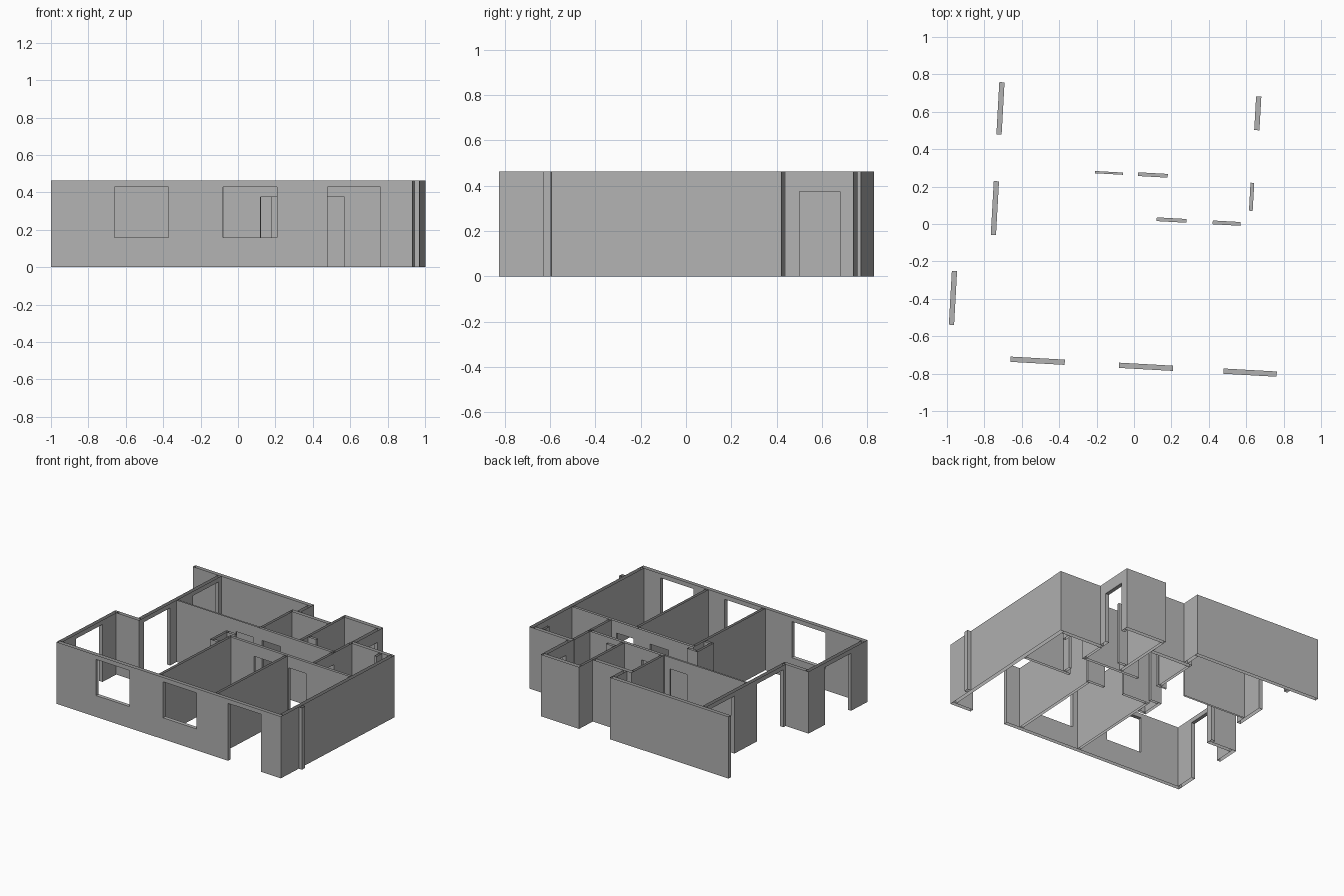
import bpy
import bmesh
import math

old = bpy.data.objects.get("Cube")
if old:
    bpy.data.objects.remove(old, do_unlink=True)

HEIGHT = 0.463      # wall height
HEAD = 0.43         # head of outer openings
INNER_HEAD = 0.375  # head of inner doors
SILL = 0.16
T = 0.028           # outer wall thickness
P = 0.02            # partition thickness

plaster = bpy.data.materials.new("wall_grey")
plaster.use_nodes = True
GREY = (0.45, 0.45, 0.45, 1)
plaster.diffuse_color = GREY
plaster.node_tree.nodes["Principled BSDF"].inputs["Base Color"].default_value = GREY


def wall(name, u0, u1, v0, v1, openings=()):
    """Hollow wall, open above and below, with lined openings (start, end, sill, head)."""
    along_u = (u1 - u0) >= (v1 - v0)
    start, end, near, far = (u0, u1, v0, v1) if along_u else (v0, v1, u0, u1)
    bm = bmesh.new()

    def quad(*pts):
        bm.faces.new([bm.verts.new((a, d, z) if along_u else (d, a, z)) for a, d, z in pts])

    def sides(a, b, lo, hi):
        for d in (near, far):
            quad((a, d, lo), (b, d, lo), (b, d, hi), (a, d, hi))

    def cross(a, lo, hi):
        quad((a, near, lo), (a, far, lo), (a, far, hi), (a, near, hi))

    def level(a, b, z):
        quad((a, near, z), (b, near, z), (b, far, z), (a, far, z))

    cursor = start
    cross(start, 0, HEIGHT)
    for a, b, lo, hi in openings:
        sides(cursor, a, 0, HEIGHT)
        sides(a, b, hi, HEIGHT)
        level(a, b, hi)
        if lo > 0:
            sides(a, b, 0, lo)
            level(a, b, lo)
        cross(a, lo, hi)
        cross(b, lo, hi)
        cursor = b
    sides(cursor, end, 0, HEIGHT)
    cross(end, 0, HEIGHT)

    bmesh.ops.remove_doubles(bm, verts=bm.verts, dist=0.0001)
    bmesh.ops.recalc_face_normals(bm, faces=bm.faces)
    mesh = bpy.data.meshes.new(name)
    bm.to_mesh(mesh)
    bm.free()
    mesh.materials.append(plaster)
    ob = bpy.data.objects.new(name, mesh)
    ob.location = (-1.0, -0.718, 0)
    ob.rotation_euler.z = math.radians(-3.2)
    bpy.context.collection.objects.link(ob)


# Outer walls, front and sides
R = 1.936
wall("front_wall", 0, R, 0, T,
     [(0.34, 0.63, SILL, HEAD), (0.92, 1.21, SILL, HEAD), (1.48, 1.765, 0, HEAD)])
wall("side_wall_right_of_model", 0, T, T, 0.647, [(0.18, 0.468, 0, HEAD)])
wall("side_step_wall", T, 0.225, 0.647 - T, 0.647)
wall("side_wall_recessed", 0.197, 0.225, 0.647, 1.522,
     [(0.672, 0.96, 0, HEAD), (1.21, 1.49, 0, HEAD)])
wall("side_wall_left_of_model", R - T, R, T, 1.25)
wall("outer_pier", R, 1.963, 0.197, 0.231)

# Outer walls, back
wall("back_wall", -0.02, 1.003, 1.55 - T, 1.55)
wall("back_recess_side", 1.003 - T, 1.003, 1.40, 1.55 - T)
wall("back_recess_wall", 0.935, 1.27, 1.40 - T, 1.40)
wall("back_room_inner_side", 1.27, 1.27 + P, 1.05, 1.55 - T)
wall("back_room_wall", 1.27, 1.60, 1.55 - T, 1.55)
wall("back_room_outer_side", 1.60 - T, 1.60, 1.25, 1.55 - T, [(1.31, 1.49, 0, INNER_HEAD)])
wall("corner_room_back", 1.60 - T, R - T, 1.25 - T, 1.25)

# Room partitions
wall("partition_a", 0.86, 0.86 + P, T, 0.80)
wall("partition_b", 1.35, 1.35 + P, T, 0.80)
wall("hall_front_wall", 0.86, R - T, 0.795, 0.795 + P,
     [(1.078, 1.237, 0, INNER_HEAD), (1.378, 1.527, 0, INNER_HEAD)])
wall("hall_back_wall_thin", 0.225, 0.93, 1.032, 1.044, [(0.735, 0.884, 0, INNER_HEAD)])
wall("hall_back_wall", 0.93, 1.58, 1.03, 1.05, [(0.964, 1.124, 0, INNER_HEAD)])
wall("hall_end_wall", 1.568, 1.588, 0.815, 1.25 - T, [(0.878, 1.028, 0, INNER_HEAD)])
wall("closet_side", 0.935, 0.935 + P, 1.05, 1.40 - T)

# Small shafts and piers
wall("hall_shaft_side", 0.79, 0.79 + P, 0.68, 0.86)
wall("hall_shaft_front", 0.81, 0.86, 0.68, 0.68 + P)
wall("hall_shaft_back", 0.81, 0.88, 0.84, 0.84 + P)
wall("corner_room_pier", 1.83, 1.83 + P, 1.16, 1.25 - T)
wall("back_room_pier", 1.29, 1.36, 1.12, 1.12 + P)
